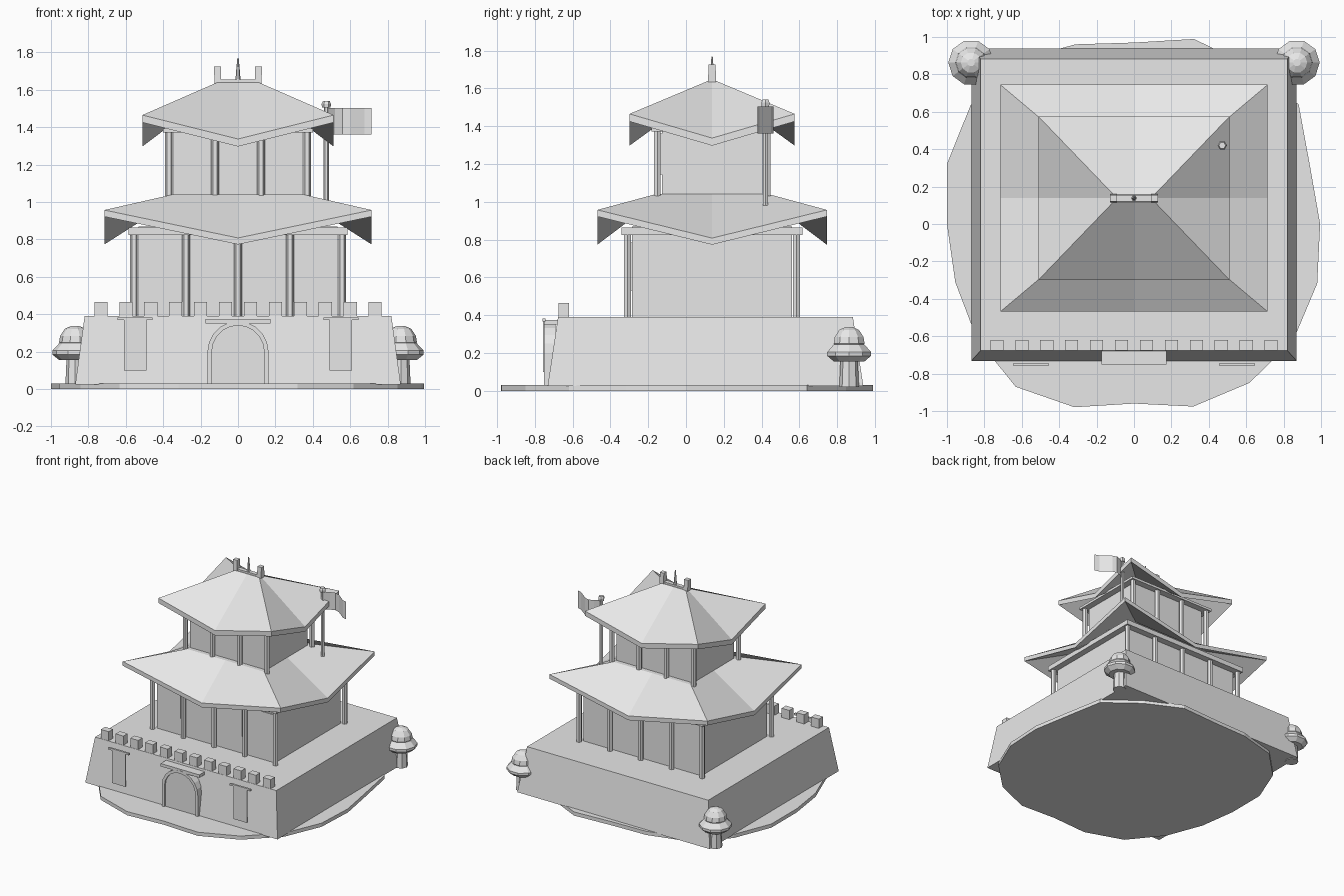
import bpy, bmesh, math

if "Cube" in bpy.data.objects:
    bpy.data.objects.remove(bpy.data.objects["Cube"])

stone = bpy.data.materials.new("plain_grey")
stone.diffuse_color = (0.8, 0.8, 0.8, 1)
stone.use_nodes = True
stone.node_tree.nodes["Principled BSDF"].inputs["Base Color"].default_value = stone.diffuse_color
CY = 0.138  # centre of the tower in y


def make(name, verts, faces, fix=True):
    me = bpy.data.meshes.new(name)
    me.from_pydata(verts, [], faces)
    if fix:
        bm = bmesh.new()
        bm.from_mesh(me)
        bmesh.ops.recalc_face_normals(bm, faces=bm.faces)
        bm.to_mesh(me)
        bm.free()
    me.materials.append(stone)
    ob = bpy.data.objects.new(name, me)
    bpy.context.collection.objects.link(ob)
    return ob


def loft(name, rings, caps=True):
    """Join rings of equal length with quads."""
    n = len(rings[0])
    verts = [p for r in rings for p in r]
    faces = [(k * n + i, k * n + (i + 1) % n, (k + 1) * n + (i + 1) % n, (k + 1) * n + i)
             for k in range(len(rings) - 1) for i in range(n)]
    if caps:
        faces += [tuple(range(n)), tuple(range(len(verts) - n, len(verts)))]
    return make(name, verts, faces)


def rect(x0, x1, y0, y1, z):
    return [(x0, y0, z), (x1, y0, z), (x1, y1, z), (x0, y1, z)]


def box(name, x0, x1, y0, y1, z0, z1):
    return loft(name, [rect(x0, x1, y0, y1, z0), rect(x0, x1, y0, y1, z1)])


def turned(name, x, y, profile, n):
    """Solid of revolution from (radius, z) pairs."""
    return loft(name, [[(x + r * math.cos(math.tau * i / n), y + r * math.sin(math.tau * i / n), z)
                        for i in range(n)] for r, z in profile])


# irregular ground slab
radii = [0.995, 0.99, 1.088, 1.045, 1.04, 0.97, 1.01, 1.08, 1.08, 1.05,
         1.0, 1.005, 1.04, 1.076, 1.03, 0.96, 1.026, 1.05, 1.054, 1.03]
loft("ground_slab", [[(r * math.cos(math.radians(18 * i)), r * math.sin(math.radians(18 * i)), z)
                      for i, r in enumerate(radii)] for z in (0, 0.03)])

# sloping stone base and battlements
loft("stone_base", [rect(-0.87, 0.87, -0.732, 0.938, 0.025),
                    rect(-0.82, 0.82, -0.677, 0.883, 0.39)])
for i in range(12):
    x = -0.733 + i * 0.1333
    box("merlon", x - 0.035, x + 0.035, -0.675, -0.62, 0.385, 0.465)

# arched gate: door plate, frame and lintel


def arch(r):
    pts = [(r, 0.03)]
    pts += [(r * math.cos(math.pi * i / 10), 0.2 + r * math.sin(math.pi * i / 10)) for i in range(11)]
    return pts + [(-r, 0.03)]


door = arch(0.14)
loft("gate_door", [[(x, y, z) for x, z in door] for y in (-0.739, -0.69)])
outer = arch(0.163)
n = len(door)
verts = [(x, y, z) for y in (-0.752, -0.69) for pts in (outer, door) for x, z in pts]
faces = []
for i in range(n - 1):
    a, b, c, d = i, n + i, 2 * n + i, 3 * n + i
    faces += [(a, a + 1, b + 1, b), (c, c + 1, d + 1, d), (a, a + 1, c + 1, c), (b, b + 1, d + 1, d)]
for i in (0, n - 1):
    faces.append((i, n + i, 3 * n + i, 2 * n + i))
make("gate_frame", verts, faces)
box("gate_lintel", -0.175, 0.175, -0.75, -0.68, 0.35, 0.374)

# hanging banners beside the gate
for s in (-1, 1):
    x = s * 0.55
    box("wall_banner", x - 0.06, x + 0.06, -0.756, -0.748, 0.10, 0.37)
    box("banner_rod", x - 0.093, x + 0.093, -0.76, -0.744, 0.368, 0.383)


# storeys: wall core, posts on front and back, front panels, top beam
def storey(tag, hx, hy, z0, z1, posts, panel_w, pz0, pz1):
    wx, wy = hx - 0.024, hy - 0.024
    box(tag + "_wall", -wx, wx, CY - wy, CY + wy, z0 - 0.02, z1 + 0.02)
    for i in range(posts):
        x = -hx + 2 * hx * i / (posts - 1)
        for s in (-1, 1):
            turned(tag + "_post", x, CY + s * hy, [(0.021, z0 - 0.01), (0.021, z1)], 6)
        if i < posts - 1:
            c = x + hx / (posts - 1)
            box(tag + "_panel", c - panel_w / 2, c + panel_w / 2,
                CY - wy - 0.008, CY - wy + 0.005, pz0, pz1)


storey("lower", 0.557, 0.447, 0.39, 0.85, 5, 0.207, 0.53, 0.785)
box("lower_beam", -0.585, 0.585, CY - 0.478, CY + 0.478, 0.825, 0.865)
storey("upper", 0.37, 0.29, 1.04, 1.385, 4, 0.185, 1.145, 1.36)
box("upper_beam", -0.4, 0.4, CY - 0.32, CY + 0.32, 1.372, 1.392)


# hipped roofs with raised corners and sagging eaves
def ring(hx, hy, zc, zm):
    return [(i * hx, CY + j * hy, zc if i and j else zm)
            for i, j in ((-1, -1), (0, -1), (1, -1), (1, 0), (1, 1), (0, 1), (-1, 1), (-1, 0))]


def roof(name, hx, hy, zc, zm, tx, ty, zt, t):
    loft(name, [ring(tx, ty, zt - t, zt - t), ring(hx, hy, zc - t, zm - t),
                ring(hx, hy, zc, zm), ring(tx, ty, zt, zt)])


roof("lower_roof", 0.715, 0.607, 0.957, 0.808, 0.35, 0.3, 1.04, 0.035)
roof("upper_roof", 0.511, 0.437, 1.465, 1.337, 0.11, 0.02, 1.64, 0.04)

# ridge with end ornaments and spire
box("ridge_beam", -0.11, 0.11, CY - 0.017, CY + 0.017, 1.625, 1.655)
for s in (-1, 1):
    loft("ridge_end", [rect(s * 0.108 - 0.018, s * 0.108 + 0.018, CY - 0.022, CY + 0.022, 1.635),
                       rect(s * 0.11 - 0.018, s * 0.11 + 0.018, CY - 0.018, CY + 0.018, 1.725)])
turned("ridge_spire", 0, CY, [(0.014, 1.65), (0.01, 1.7), (0.004, 1.768)], 6)

# flagpole and waving flag
turned("flagpole", 0.472, 0.42, [(0.015, 0.98), (0.013, 1.51)], 6)
turned("pole_finial", 0.472, 0.42, [(0.023, 1.505), (0.025, 1.525), (0.018, 1.54)], 6)
N = 6
verts = [(0.48 + 0.235 * i / N, 0.42 + 0.043 * math.sin(1.5 * math.pi * i / N), z)
         for z in (1.36, 1.503) for i in range(N + 1)]
make("flag", verts, [(i, i + 1, N + 2 + i, N + 1 + i) for i in range(N)], False)

# rounded topiary trees at the back corners
for s in (-1, 1):
    x = s * 0.871
    turned("tree_trunk", x, 0.863, [(0.052, 0.02), (0.045, 0.18)], 8)
    turned("tree_lower_crown", x, 0.863, [(0.085, 0.155), (0.122, 0.185), (0.122, 0.205), (0.085, 0.245)], 10)
    turned("tree_upper_crown", x, 0.863, [(0.075, 0.235), (0.086, 0.25), (0.08, 0.285),
                                          (0.055, 0.322), (0.02, 0.338)], 10)
